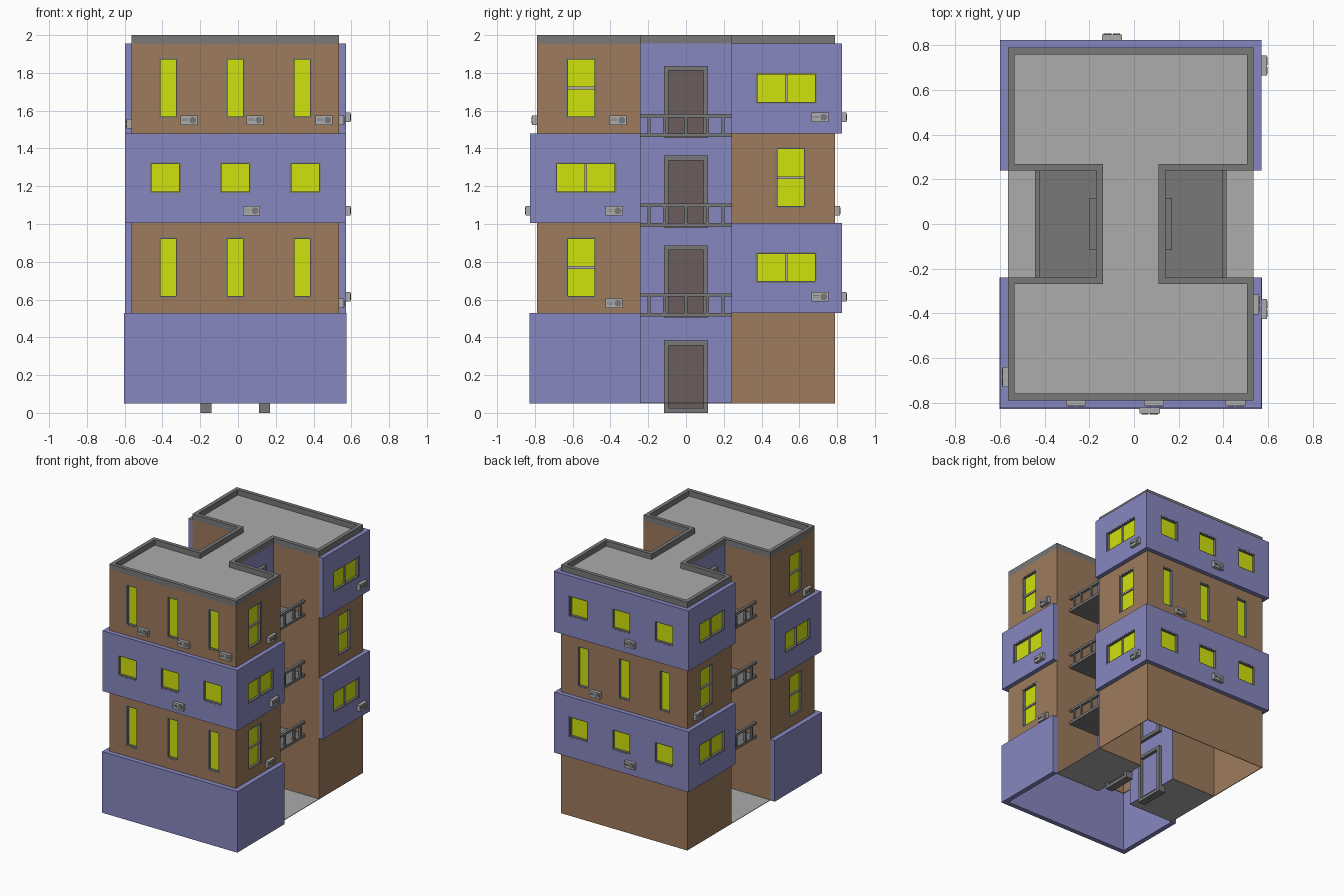
import bpy, bmesh, math
from mathutils import Matrix, Vector

if "Cube" in bpy.data.objects:
    bpy.data.objects.remove(bpy.data.objects["Cube"])

CX = -0.0145                     # plan centre line of the building
FLOORS = [0.53, 1.005, 1.48]     # base height of the upper storeys
BASE, TOP = 0.05, 1.955
THIN = 0.005                     # thickness of the brown and core walls


def mat(name, r, g, b):
    m = bpy.data.materials.new(name)
    m.diffuse_color = (r, g, b, 1)
    m.use_nodes = True
    m.node_tree.nodes["Principled BSDF"].inputs["Base Color"].default_value = m.diffuse_color
    return m


BROWN = mat("brown_wall", 0.34, 0.199, 0.107)
PURPLE = mat("purple_wall", 0.241, 0.241, 0.527)
YELLOW = mat("lit_glass", 0.638, 0.764, 0.004)
DARK = mat("dark_grey", 0.19, 0.19, 0.19)
LIGHT = mat("light_grey", 0.412, 0.412, 0.412)
DOOR = mat("door_brown", 0.145, 0.107, 0.107)


def finish(name, bm, mats):
    bmesh.ops.recalc_face_normals(bm, faces=bm.faces)
    me = bpy.data.meshes.new(name)
    bm.to_mesh(me)
    bm.free()
    ob = bpy.data.objects.new(name, me)
    ob.location.x = CX
    bpy.context.collection.objects.link(ob)
    for m in mats:
        me.materials.append(m)
    return ob


def box(bm, x, y, z, M=Matrix(), mi=0):
    """Box from three (min, max) ranges, moved by M."""
    c = Vector([(a + b) / 2 for a, b in (x, y, z)])
    s = Vector([abs(b - a) for a, b in (x, y, z)])
    vs = bmesh.ops.create_cube(bm, size=1, matrix=M @ Matrix.Translation(c) @ Matrix.Diagonal((*s, 1)))["verts"]
    for f in {f for v in vs for f in v.link_faces}:
        f.material_index = mi


def ring(bm, u, y, z, w, M=Matrix(), mi=0):
    """Rectangular frame of bar width w."""
    box(bm, (u[0], u[0] + w), y, z, M, mi)
    box(bm, (u[1] - w, u[1]), y, z, M, mi)
    box(bm, (u[0] + w, u[1] - w), y, (z[0], z[0] + w), M, mi)
    box(bm, (u[0] + w, u[1] - w), y, (z[1] - w, z[1]), M, mi)


def ribbon(name, pts, t, z0, z1, m, closed=False):
    """Wall of thickness t standing on a right-angled path, thickened to its left."""
    pts = [Vector(p) for p in pts]
    n, inner = len(pts), []
    for i, p in enumerate(pts):
        off = Vector((0, 0))
        if closed or i > 0:
            d = (p - pts[i - 1]).normalized()
            off += Vector((-d.y, d.x)) * t
        if closed or i < n - 1:
            d = (pts[(i + 1) % n] - p).normalized()
            off += Vector((-d.y, d.x)) * t
        inner.append(p + off)
    bm = bmesh.new()
    V = [[bm.verts.new((q.x, q.y, z)) for q, z in ((p, z0), (p, z1), (k, z1), (k, z0))]
         for p, k in zip(pts, inner)]
    for i in range(n if closed else n - 1):
        a, b = V[i], V[(i + 1) % n]
        for k in range(4):
            bm.faces.new((a[k], b[k], b[(k + 1) % 4], a[(k + 1) % 4]))
    if not closed:
        bm.faces.new(V[0])
        bm.faces.new(V[-1][::-1])
    return finish(name, bm, [m])


def turn(k):
    return Matrix.Rotation(k * math.pi / 2, 4, 'Z')


def cut(ob, holes):
    bm = bmesh.new()
    for u, d, z, M in holes:
        box(bm, u, (-d - 0.01, -d + 0.05), z, M)
    cutter = finish("cutter", bm, [])
    cutter.hide_render = True
    md = ob.modifiers.new("openings", 'BOOLEAN')
    md.operation, md.solver, md.object = 'DIFFERENCE', 'EXACT', cutter
    bpy.context.view_layer.objects.active = ob
    bpy.ops.object.modifier_apply(modifier=md.name)
    bpy.data.objects.remove(cutter)


def window(name, u, d, z, M, bar):
    bm = bmesh.new()
    ring(bm, u, (-d + 0.001, -d + 0.029), z, 0.009, M)
    box(bm, u, (-d + 0.021, -d + 0.027), z, M, 1)
    cu, cz = sum(u) / 2, sum(z) / 2
    y = (-d + 0.01, -d + 0.022)
    if bar == 'V':
        box(bm, (cu - 0.007, cu + 0.007), y, z, M, 2)
    if bar == 'H':
        box(bm, u, y, (cz - 0.007, cz + 0.007), M, 2)
    finish(name, bm, [DARK, YELLOW, LIGHT])


def air_unit(name, k, u, purple, z):
    """Air conditioner: case, round fan and a small grille."""
    d = (0.79, 0.55)[k % 2] + (0.035 if purple else 0)
    M = turn(k)
    bm = bmesh.new()
    box(bm, (u - 0.045, u + 0.045), (-d - 0.025, -d), (z, z + 0.05), M)
    T = M @ Matrix.Translation((u + 0.02, -d - 0.025, z + 0.025)) @ Matrix.Rotation(math.pi / 2, 4, 'X')
    vs = bmesh.ops.create_cone(bm, cap_ends=True, segments=16, radius1=0.018, radius2=0.018, depth=0.006, matrix=T)["verts"]
    for f in {f for v in vs for f in v.link_faces}:
        f.material_index = 1
    for i in range(2):
        box(bm, (u - 0.037, u - 0.006), (-d - 0.028, -d - 0.024), (z + 0.02 + 0.009 * i, z + 0.024 + 0.009 * i), M, 1)
    finish(name, bm, [LIGHT, DARK])


# front (s=-1) and back (s=1) blocks: brown shell, wraparound purple panels, windows
for s, label in ((-1, "front"), (1, "back")):
    R = turn(0 if s < 0 else 2)

    def path(pts):
        return [(R @ Vector((x, y, 0))).xy for x, y in pts]

    shell = path([(-.155, -.24), (-.55, -.24), (-.55, -.79), (.55, -.79), (.55, -.24), (.155, -.24)])
    wrap = path([(-.585, -.24), (-.585, -.825), (.585, -.825), (.585, -.24)])
    wall = ribbon(label + "_brown_wall", shell, THIN, BASE if s > 0 else 0.53, TOP, BROWN)
    if s < 0:
        ground = [(-.588, -.24), (-.588, -.828), (.588, -.828), (.588, -.24)]
        ribbon("ground_purple_panel", ground, 0.038, BASE, 0.53, PURPLE)
        ribbon("ground_return_left", shell[:2], THIN, BASE, 0.53, BROWN)
        ribbon("ground_return_right", shell[4:], THIN, BASE, 0.53, BROWN)
    brown_holes = []
    for i, f in enumerate(FLOORS):
        purple = (i == 1) == (s < 0)
        hw, sw, su = (0.082, 0.161, 0.53) if purple else (0.05, 0.08, 0.555)
        step, g = (0.37, 0.035) if purple else (0.355, 0)
        z = (f + 0.158, f + 0.321) if purple else (f + 0.08, f + 0.40)
        holes = [((c - hw, c + hw), 0.79 + g, z, R) for c in (-step, 0, step)]
        for k in (1, 3):
            c = su * s * (1 if k == 1 else -1)
            holes.append(((c - sw, c + sw), 0.55 + g, z, turn(k)))
        for j, h in enumerate(holes):
            bar = None if j < 3 else ('V' if purple else 'H')
            window(f"{label}_window_{i + 1}_{j + 1}", *h, bar)
        if purple:
            top = FLOORS[i + 1] if i < 2 else TOP
            cut(ribbon(f"{label}_purple_panel_{i + 1}", wrap, 0.035, f, top, PURPLE), holes)
        else:
            brown_holes += holes
    cut(wall, brown_holes)

# air conditioners: wall number, position along it, purple panel or not, height
UNITS = [(0, -.245, 0, 1.525), (0, .105, 0, 1.525), (0, .47, 0, 1.525), (0, .085, 1, 1.045),
         (1, -.36, 0, 1.525), (1, -.38, 1, 1.045), (1, -.38, 0, .555), (1, .71, 1, .59), (1, .71, 1, 1.54),
         (2, .085, 1, .59), (2, .085, 1, 1.54), (2, -.24, 0, 1.045),
         (3, .685, 0, 1.505), (3, -.67, 0, 1.045)]
for n, (k, u, p, z) in enumerate(UNITS):
    air_unit(f"air_conditioner_{n + 1}", k, u, p, z)

# linking core, doors and balconies, repeated on both sides
for s, label in ((1, "right"), (-1, "left")):
    M = turn(1 if s > 0 else 3)      # local -y points outwards
    ends = [(.155, -.24), (.155, .24)]
    ribbon(label + "_core_wall", [(s * x, s * y) for x, y in ends], THIN, BASE, TOP, PURPLE)
    bm = bmesh.new()
    box(bm, (-.24, .24), (-.55, -.155), (BASE, BASE + 0.004), M)
    finish(label + "_court_floor", bm, [LIGHT])
    for i, z in enumerate([0.0] + [f - 0.025 for f in FLOORS]):
        bm = bmesh.new()
        ring(bm, (-.117, .117), (-.185, -.125), (z, z + 0.382), 0.025, M)
        box(bm, (-.092, .092), (-.165, -.153), (z + 0.025, z + 0.357), M, 1)
        finish(f"{label}_door_{i}", bm, [DARK, DOOR])
    for i, f in enumerate(FLOORS):
        bm = bmesh.new()
        box(bm, (-.24, .24), (-.429, -.155), (f - 0.02, f), M)
        box(bm, (-.24, .24), (-.429, -.409), (f + 0.085, f + 0.103), M)
        for u in (-.195, -.115, 0, .115, .195):
            box(bm, (u - .008, u + .008), (-.427, -.411), (f, f + 0.085), M)
        finish(f"{label}_balcony_{i + 1}", bm, [DARK])

# H-shaped roof and parapet
H = [(-.55, -.79), (.55, -.79), (.55, -.24), (.155, -.24), (.155, .24), (.55, .24),
     (.55, .79), (-.55, .79), (-.55, .24), (-.155, .24), (-.155, -.24), (-.55, -.24)]
ribbon("roof_parapet", H, 0.03, TOP, 2.0, DARK, closed=True)
bm = bmesh.new()
bm.faces.new([bm.verts.new((x, y, TOP + 0.002)) for x, y in H])
finish("roof_deck", bm, [LIGHT])
